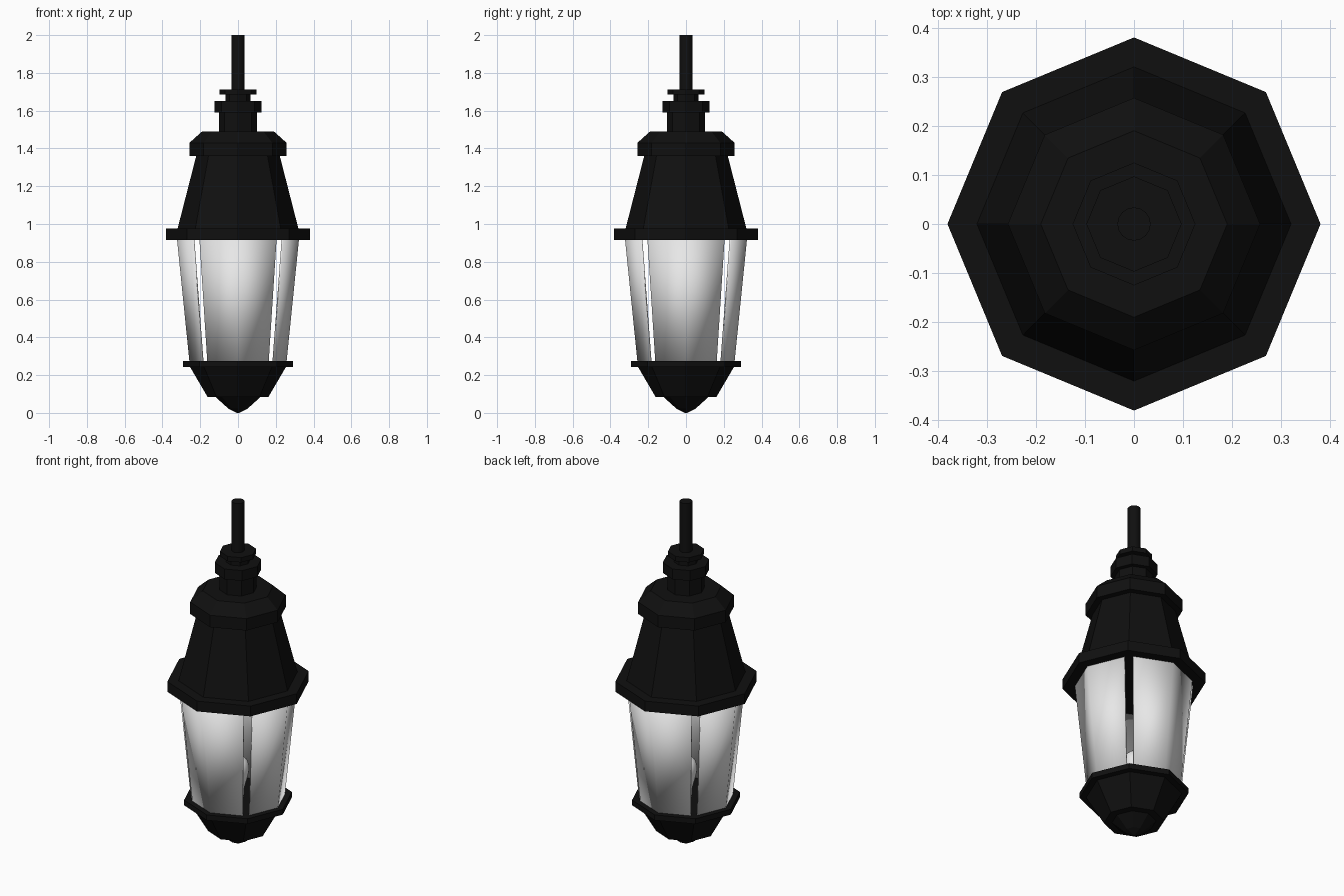
import bpy, bmesh, math
from math import pi, cos, sin, radians

if "Cube" in bpy.data.objects:
    bpy.data.objects.remove(bpy.data.objects["Cube"])


def material(name, colour):
    m = bpy.data.materials.new(name)
    m.use_nodes = True
    m.diffuse_color = colour
    bsdf = next(n for n in m.node_tree.nodes if n.type == 'BSDF_PRINCIPLED')
    bsdf.inputs["Base Color"].default_value = colour
    return m


black = material("black_metal", (0.005, 0.005, 0.005, 1))
frosted = material("frosted_glass", (0.8, 0.8, 0.8, 1))


def add_object(name, bm, mat):
    bmesh.ops.recalc_face_normals(bm, faces=bm.faces)
    mesh = bpy.data.meshes.new(name)
    bm.to_mesh(mesh)
    bm.free()
    mesh.materials.append(mat)
    ob = bpy.data.objects.new(name, mesh)
    bpy.context.collection.objects.link(ob)
    return ob


def smooth(ob, angle):
    bpy.ops.object.select_all(action='DESELECT')
    ob.select_set(True)
    bpy.context.view_layer.objects.active = ob
    bpy.ops.object.shade_smooth_by_angle(angle=radians(angle))


def lathe(name, profile, mat=black, sides=8):
    """Closed faceted solid from (radius, height) points, bottom to top."""
    bm = bmesh.new()
    rings = [[bm.verts.new((r * cos(2 * pi * i / sides), r * sin(2 * pi * i / sides), z))
              for i in range(sides)] for r, z in profile]
    for a, b in zip(rings, rings[1:]):
        for i in range(sides):
            j = (i + 1) % sides
            bm.faces.new((a[i], a[j], b[j], b[i]))
    bm.faces.new(rings[0])
    bm.faces.new(rings[-1])
    return add_object(name, bm, mat)


# Lower housing
lathe("bottom_finial", [(0.006, 0), (0.05, 0.022), (0.12, 0.085)])
lathe("bottom_bowl", [(0.16, 0.083), (0.255, 0.245)])
lathe("bottom_rim", [(0.29, 0.244), (0.29, 0.275)])

# Roof stack
lathe("roof_rim", [(0.38, 0.915), (0.38, 0.975)])
lathe("roof", [(0.32, 0.975), (0.22, 1.365)])
lathe("roof_collar", [(0.257, 1.36), (0.257, 1.43), (0.19, 1.49)])
lathe("neck", [(0.1, 1.49), (0.1, 1.59)])
lathe("neck_ring", [(0.125, 1.59), (0.125, 1.65)])
lathe("upper_neck", [(0.065, 1.65), (0.065, 1.685)])
lathe("upper_ring", [(0.097, 1.685), (0.097, 1.713)])
smooth(lathe("hanging_rod", [(0.034, 1.71), (0.034, 2.0)], sides=16), 40)

# Four bent glass panels, leaving a slot at each diagonal
HALF = radians(40.6)
for k, side in enumerate(("left", "back", "right", "front")):
    bm = bmesh.new()
    rows = []
    for radius, z in ((0.257, 0.27), (0.323, 0.92)):
        row = []
        for a in (-HALF, 0, HALF):
            # distance to the octagon edge at this angle
            r = radius if a == 0 else radius * cos(pi / 8) / cos(HALF - pi / 8)
            t = a + k * pi / 2
            row.append(bm.verts.new((r * cos(t), r * sin(t), z)))
        rows.append(row)
    for i in range(2):
        bm.faces.new((rows[0][i], rows[0][i + 1], rows[1][i + 1], rows[1][i]))
    panel = add_object(side + "_glass_panel", bm, frosted)
    # Make the sheet face outwards before thickening inwards
    outward = (cos(k * pi / 2), sin(k * pi / 2), 0)
    if sum(n * o for n, o in zip(panel.data.polygons[0].normal, outward)) < 0:
        panel.data.flip_normals()
    mod = panel.modifiers.new("thickness", 'SOLIDIFY')
    mod.thickness = 0.008
    mod.offset = -1
    smooth(panel, 50)

# Light bulb standing on the floor of the lantern
smooth(lathe("bulb", [(0.03, 0.27), (0.032, 0.32), (0.046, 0.37), (0.058, 0.42), (0.059, 0.45),
                      (0.05, 0.482), (0.03, 0.502), (0.004, 0.508)], frosted, 20), 60)
